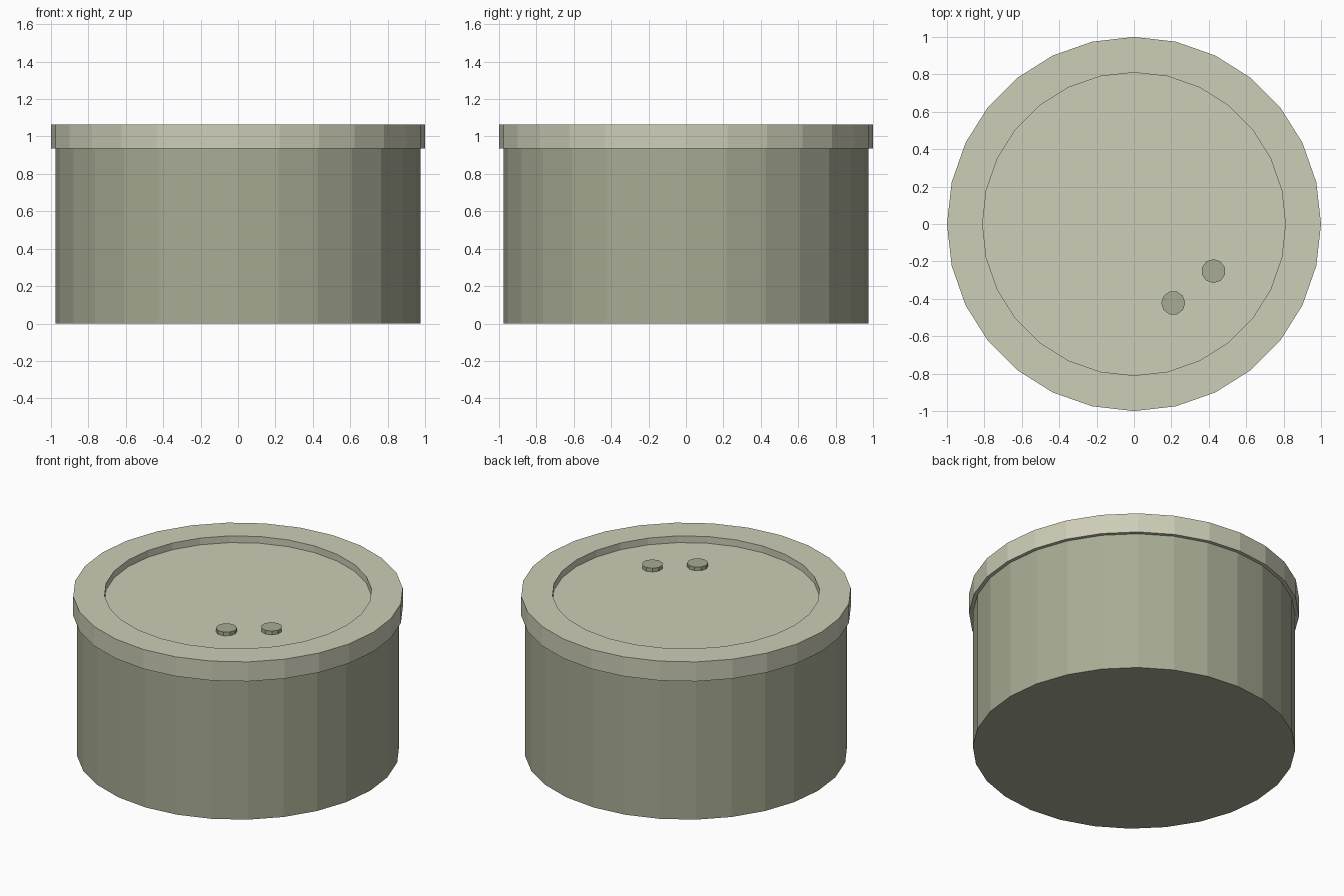
import bpy, bmesh
from math import cos, sin, pi, radians

if "Cube" in bpy.data.objects:
    bpy.data.objects.remove(bpy.data.objects["Cube"])

SIDES = 28
FLOOR_Z = 1.02


def material(name, rgb):
    mat = bpy.data.materials.new(name)
    mat.diffuse_color = (*rgb, 1.0)
    mat.use_nodes = True
    mat.node_tree.nodes["Principled BSDF"].inputs["Base Color"].default_value = mat.diffuse_color
    return mat


def circle(bm, radius, z, sides, turn):
    return [bm.verts.new((radius * cos(turn + 2 * pi * i / sides),
                          radius * sin(turn + 2 * pi * i / sides), z))
            for i in range(sides)]


def lathe(name, profile, sides, mat, turn=0.0):
    """Spin a list of (radius, z) points and close both ends."""
    bm = bmesh.new()
    loops = [circle(bm, r, z, sides, turn) for r, z in profile]
    for a, b in zip(loops, loops[1:]):
        for i in range(sides):
            j = (i + 1) % sides
            bm.faces.new((a[i], a[j], b[j], b[i]))
    bm.faces.new(loops[0])
    bm.faces.new(loops[-1])
    bmesh.ops.recalc_face_normals(bm, faces=bm.faces[:])
    mesh = bpy.data.meshes.new(name)
    bm.to_mesh(mesh)
    bm.free()
    mesh.materials.append(mat)
    obj = bpy.data.objects.new(name, mesh)
    bpy.context.collection.objects.link(obj)
    return obj


dark_olive = material("dark_olive", (0.39, 0.41, 0.295))
light_olive = material("light_olive", (0.613, 0.613, 0.476))

# Drum body
lathe("can_body", [(0.977, 0.0), (0.977, 0.95)], SIDES, dark_olive)

# Lid: overhanging rim with a recessed panel
lathe("lid", [(1.0, 0.935), (1.0, 1.065), (0.81, 1.065), (0.81, FLOOR_Z)],
      SIDES, light_olive)

# Two small caps on the lid
for i, (x, y, turn) in enumerate([(0.425, -0.252, 18), (0.21, -0.422, 0)], 1):
    cap = lathe(f"lid_cap_{i}", [(0.064, FLOOR_Z), (0.064, FLOOR_Z + 0.025)],
                10, dark_olive, radians(turn))
    cap.location = (x, y, 0)
